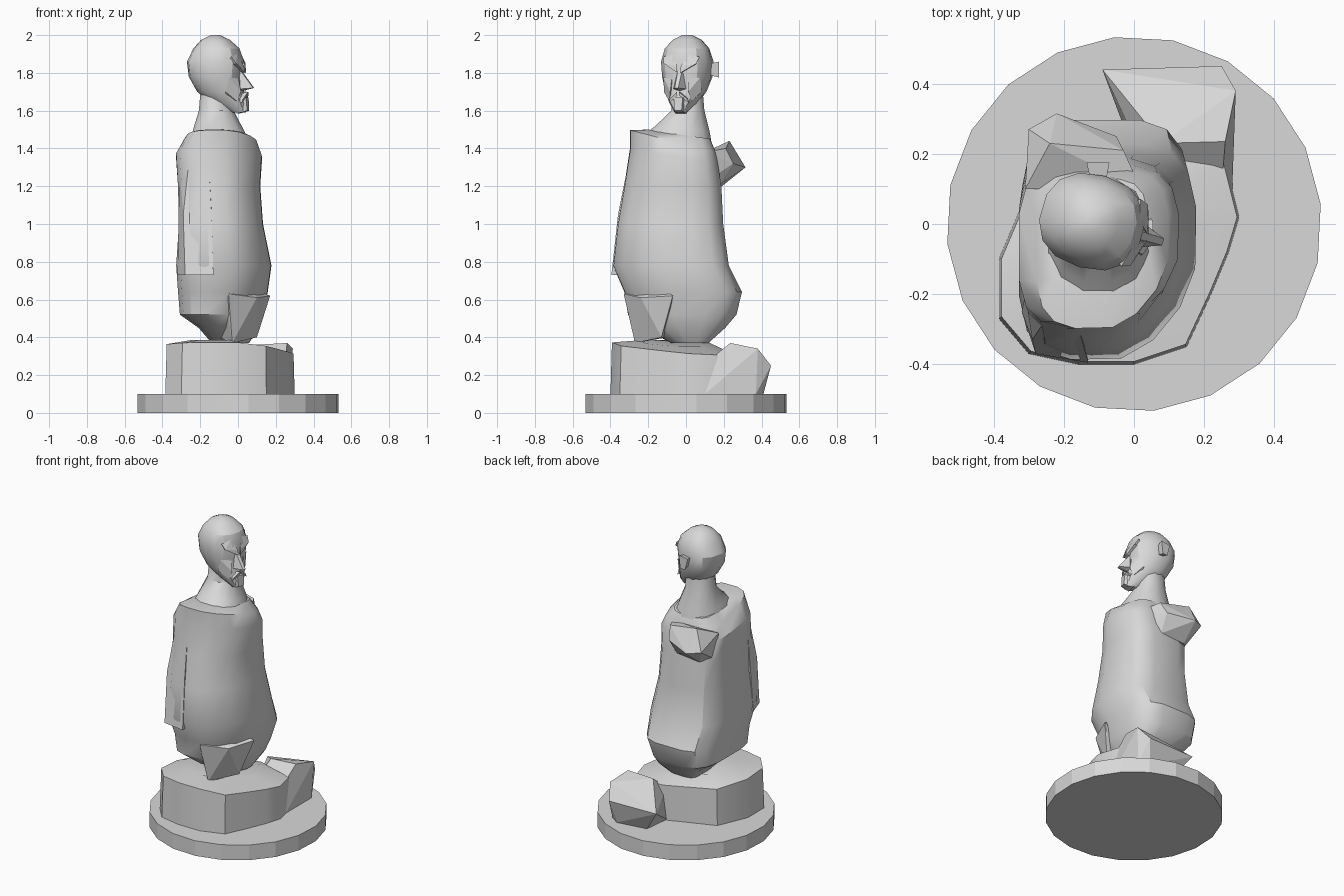
import bpy, bmesh, math
from mathutils import Matrix

cube = bpy.data.objects.get("Cube")
if cube:
    bpy.data.objects.remove(cube)

stone = bpy.data.materials.new("grey stone")
stone.use_nodes = True
GREY = (0.69, 0.69, 0.69, 1)
stone.diffuse_color = GREY
stone.node_tree.nodes["Principled BSDF"].inputs["Base Color"].default_value = GREY


def finish(name, bm, angle=0, matrix=Matrix()):
    bmesh.ops.recalc_face_normals(bm, faces=bm.faces)
    bm.transform(matrix)
    mesh = bpy.data.meshes.new(name)
    bm.to_mesh(mesh)
    bm.free()
    mesh.materials.append(stone)
    ob = bpy.data.objects.new(name, mesh)
    bpy.context.collection.objects.link(ob)
    if angle:
        bpy.ops.object.select_all(action='DESELECT')
        ob.select_set(True)
        bpy.context.view_layer.objects.active = ob
        bpy.ops.object.shade_smooth_by_angle(angle=math.radians(angle))
    return ob


def loft(name, rings, sides, power, angle, matrix=Matrix(), cut_power=None):
    """Rings are (z, x min, x max, y min, y max, tilt along y).
    cut_power shapes the +x -y corner on its own."""
    bm = bmesh.new()
    loops = []
    for z, x0, x1, y0, y1, tilt in rings:
        loop = []
        for i in range(sides):
            a = math.tau * (i + 0.5) / sides
            c, s = math.cos(a), math.sin(a)
            p = cut_power if cut_power and c > 0 and s < 0 else power
            x = (x0 + x1) / 2 + (x1 - x0) / 2 * math.copysign(abs(c) ** p, c)
            y = (y0 + y1) / 2 + (y1 - y0) / 2 * math.copysign(abs(s) ** p, s)
            loop.append(bm.verts.new((x, y, z + tilt * y)))
        loops.append(loop)
    for low, high in zip(loops, loops[1:]):
        for i in range(sides):
            j = (i + 1) % sides
            bm.faces.new((low[i], low[j], high[j], high[i]))
    bm.faces.new(loops[0])
    bm.faces.new(loops[-1])
    return finish(name, bm, angle, matrix)


def hull(name, points, matrix=Matrix()):
    bm = bmesh.new()
    for p in points:
        bm.verts.new(p)
    out = bmesh.ops.convex_hull(bm, input=bm.verts)
    spare = [g for g in out["geom_interior"] if isinstance(g, bmesh.types.BMVert)]
    bmesh.ops.delete(bm, geom=spare, context='VERTS')
    bmesh.ops.dissolve_limit(bm, angle_limit=0.1, verts=bm.verts, edges=bm.edges)
    return finish(name, bm, 0, matrix)


# Round plinth
bm = bmesh.new()
bmesh.ops.create_cone(bm, cap_ends=True, segments=20, radius1=0.535, radius2=0.535, depth=0.1)
finish("plinth", bm, 0, Matrix.Translation((0, 0, 0.05)) @ Matrix.Rotation(math.radians(6), 4, 'Z'))

# Faceted mound under the figure
outline = [(-.385, -.1), (-.385, -.27), (-.3, -.37), (-.16, -.4), (0, -.4), (.15, -.35),
           (.22, -.2), (.27, -.08), (.3, .02), (.26, .18), (.02, .22), (-.3, .1)]
bm = bmesh.new()
low = [bm.verts.new((x, y, 0.1)) for x, y in outline]
high = [bm.verts.new((x * .98, y * .98, 0.345 - 0.07 * y - 0.1 * max(x, 0))) for x, y in outline]
inner = [bm.verts.new((x * .55 - .04, y * .55 - .02, 0.385 - 0.12 * max(x, 0))) for x, y in outline]
bm.faces.new(low)
bm.faces.new(inner)
for lower, upper in ((low, high), (high, inner)):
    for i in range(len(low)):
        j = (i + 1) % len(low)
        bm.faces.new((lower[i], lower[j], upper[j], upper[i]))
finish("mound", bm, 35)

# Angular rock at the back of the mound
hull("back_rock", [(-.09, .44, .25), (.25, .45, .25), (.29, .38, .34), (.26, .235, .37),
                   (.08, .23, .36), (.25, .11, .27), (.06, .12, .27), (.28, .37, .1),
                   (.22, .41, .1), (.02, .38, .1), (0, .2, .1), (.28, .1, .1)])

# Robed torso, sloping up to the neck
loft("torso", [(.37, -.14, .06, -.08, .12, 0), (.45, -.21, .11, -.23, .21, 0),
               (.52, -.31, .13, -.31, .27, 0), (.64, -.32, .16, -.33, .3, 0),
               (.78, -.33, .18, -.39, .23, 0), (1, -.315, .135, -.365, .2, 0),
               (1.2, -.32, .12, -.33, .19, 0), (1.35, -.33, .13, -.3, .17, -.15),
               (1.42, -.28, .1, -.3, .16, -.26), (1.47, -.24, .04, -.2, .13, -.15)],
     16, 0.55, 32, cut_power=1.15)
loft("neck", [(1.41, -.26, .07, -.25, .15, -.2), (1.5, -.24, .03, -.17, .13, -.1),
              (1.6, -.21, -.02, -.08, .1, 0), (1.72, -.2, -.03, -.07, .09, 0)], 12, 0.9, 40)

# Cut arm stub, hanging sleeve and folded hem
hull("arm_stub", [(-.3, .27, 1.31), (-.22, .315, 1.3), (-.24, .23, 1.44), (-.03, .21, 1.4),
                  (-.05, .25, 1.32), (-.23, .19, 1.2), (-.06, .18, 1.21), (-.31, .1, 1.38),
                  (-.28, .1, 1.2), (.02, .1, 1.38), (0, .1, 1.22)])
hull("sleeve", [(-.25, -.27, 1.42), (-.16, -.29, 1.4), (-.31, -.2, 1.3), (-.29, -.33, 1.05),
                (-.14, -.36, 1.05), (-.28, -.37, .73), (-.13, -.395, .73), (-.32, -.25, .73),
                (-.15, -.2, .73), (-.15, -.2, 1.4)])
hull("hem_fold", [(-.05, -.33, .63), (.17, -.07, .62), (.1, -.24, .61), (.05, -.12, .67),
                  (.15, -.08, .57), (-.03, -.27, .37), (.1, -.13, .4), (-.06, -.3, .56),
                  (-.1, -.1, .4)])

# Head, in its own frame looking along x
turn = Matrix.Translation((-.095, 0, 0)) @ Matrix.Rotation(math.radians(-16), 4, 'Z')
loft("head", [(1.59, .07, .14, -.03, .03, 0), (1.64, -.05, .145, -.07, .07, 0),
              (1.7, -.12, .125, -.105, .105, 0), (1.78, -.165, .115, -.13, .13, 0),
              (1.86, -.175, .125, -.135, .135, 0), (1.93, -.14, .1, -.115, .115, 0),
              (1.975, -.1, .05, -.075, .075, 0), (2, -.05, 0, -.025, .025, 0)],
     14, 0.85, 28, turn)

# Nose, chin beard and face planes mirrored about the centre
hull("nose", [(.11, -.012, 1.82), (.11, .012, 1.82), (.185, -.01, 1.72), (.185, .01, 1.72),
              (.12, -.035, 1.715), (.12, .035, 1.715), (.1, 0, 1.7)], turn)
hull("beard", [(x, s * y, z) for s in (-1, 1)
               for x, y, z in ((.15, .025, 1.67), (.155, .02, 1.6),
                               (.1, .03, 1.585), (.1, .04, 1.67))], turn)
for side, s in (("left", 1), ("right", -1)):
    hull(side + "_brow", [(.14, s * .008, 1.8), (.135, s * .01, 1.835), (.115, s * .09, 1.85),
                          (.09, s * .1, 1.885), (.105, s * .04, 1.9), (.04, s * .06, 1.83)], turn)
    hull(side + "_cheek", [(.115, s * .045, 1.77), (.08, s * .1, 1.775), (.13, s * .05, 1.7),
                           (.06, s * .105, 1.7), (.11, s * .06, 1.65), (.05, s * .05, 1.65)], turn)
    hull(side + "_moustache", [(.155, s * .005, 1.7), (.15, s * .005, 1.68), (.14, s * .05, 1.66),
                               (.135, s * .055, 1.64), (.08, s * .03, 1.68)], turn)

# Ear on the uncovered side
hull("ear", [(x, y, z) for y, k in ((.11, .6), (.175, 1))
             for x, z in ((-.1 - .035 * k, 1.82 + .03 * k), (-.1 + .03 * k, 1.82 + .04 * k),
                          (-.1 + .02 * k, 1.82 - .045 * k), (-.1 - .015 * k, 1.82 - .045 * k))])
